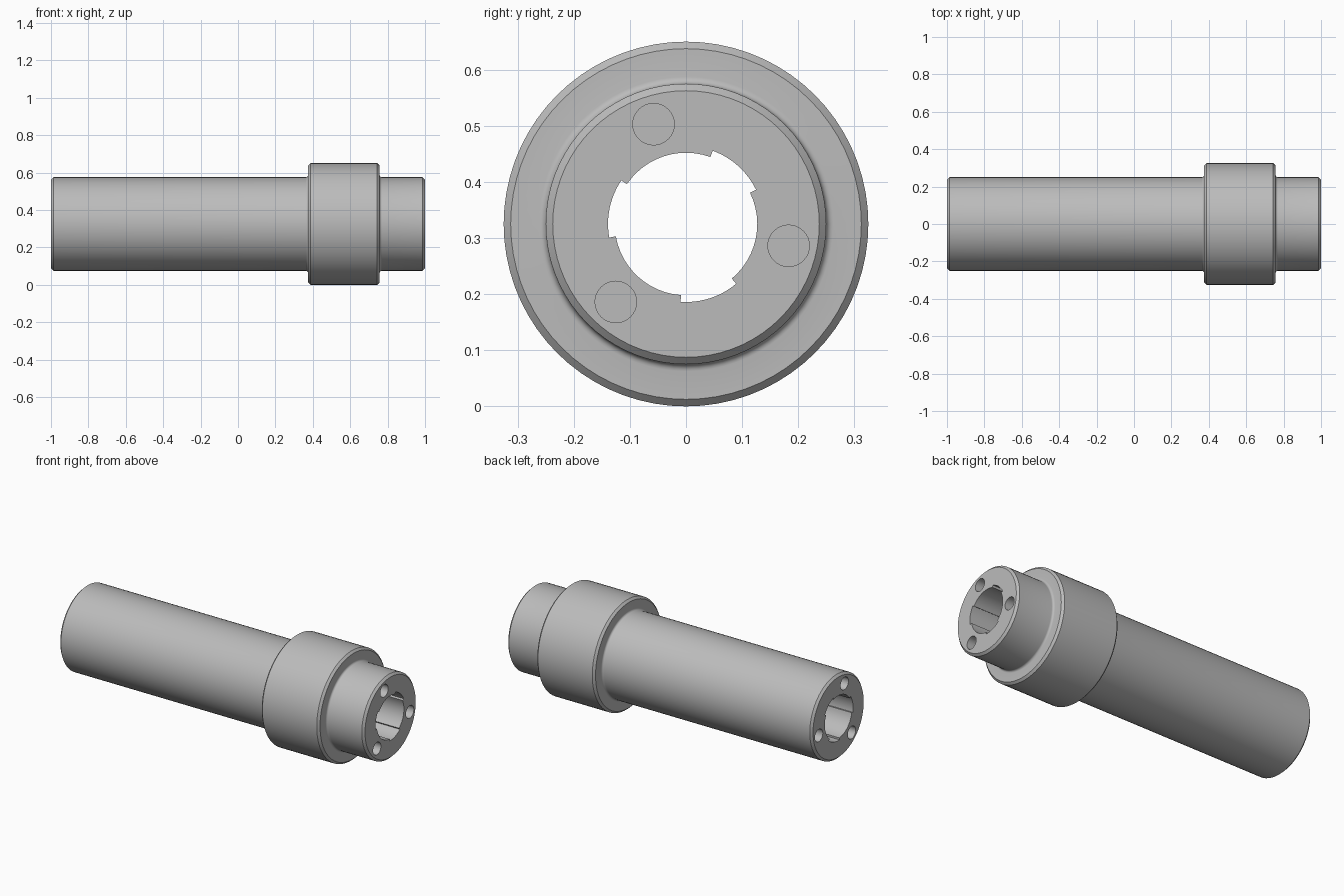
import bpy, bmesh
from math import cos, sin, pi, radians

cube = bpy.data.objects.get("Cube")
if cube:
    bpy.data.objects.remove(cube, do_unlink=True)

AXIS_Z = 0.325
SHAFT_R, COLLAR_R = 0.25, 0.325
COLLAR_START, COLLAR_END = 0.375, 0.757
CHAMFER = 0.0125
SEGMENTS = 72

steel = bpy.data.materials.new("steel grey")
steel.use_nodes = True
grey = (0.5, 0.5, 0.5, 1)
steel.diffuse_color = grey
steel.node_tree.nodes["Principled BSDF"].inputs["Base Color"].default_value = grey


def loft(name, rings):
    """Skin a list of closed rings of points and cap both ends."""
    bm = bmesh.new()
    loops = [[bm.verts.new(p) for p in ring] for ring in rings]
    for a, b in zip(loops, loops[1:]):
        for i in range(len(a)):
            j = (i + 1) % len(a)
            bm.faces.new((a[i], a[j], b[j], b[i]))
    bm.faces.new(loops[0])
    bm.faces.new(loops[-1])
    bmesh.ops.recalc_face_normals(bm, faces=bm.faces)
    mesh = bpy.data.meshes.new(name)
    bm.to_mesh(mesh)
    bm.free()
    mesh.materials.append(steel)
    obj = bpy.data.objects.new(name, mesh)
    bpy.context.collection.objects.link(obj)
    return obj


def circle(x, r, n, y=0, z=AXIS_Z):
    return [(x, y + r * cos(2 * pi * i / n), z + r * sin(2 * pi * i / n))
            for i in range(n)]


def fillet(x, side, steps=5):
    """Concave corner where the shaft meets the collar face."""
    f = CHAMFER
    pts = [(x + side * f * (1 - sin(t)), SHAFT_R + f * (1 - cos(t)))
           for t in (pi / 2 * i / steps for i in range(steps + 1))]
    return pts if side < 0 else pts[::-1]


# Turned body: shaft, collar and nose in one profile
profile = [(-1, SHAFT_R - CHAMFER), (-1 + CHAMFER, SHAFT_R)]
profile += fillet(COLLAR_START, -1)
profile += [(COLLAR_START, COLLAR_R - CHAMFER), (COLLAR_START + CHAMFER, COLLAR_R),
            (COLLAR_END - CHAMFER, COLLAR_R), (COLLAR_END, COLLAR_R - CHAMFER)]
profile += fillet(COLLAR_END, 1)
profile += [(1 - CHAMFER, SHAFT_R), (1, SHAFT_R - CHAMFER)]
body = loft("shaft_with_collar", [circle(x, r, SEGMENTS) for x, r in profile])

# Through bore with three wide keyways
outline = []
for k in range(3):
    for start, span, r in ((26, 44, 0.139), (70, 76, 0.127)):
        for i in range(13):
            a = radians(120 * k + start + span * i / 12)
            outline.append((r * cos(a), AXIS_Z + r * sin(a)))
cutters = [loft("bore_cutter", [[(x, y, z) for y, z in outline] for x in (-1.1, 1.1)])]

# Three blind bolt holes in each end face
for end in (-1, 1):
    for k in range(3):
        a = radians(-12 + 120 * k)
        y, z = 0.187 * cos(a), AXIS_Z + 0.187 * sin(a)
        cutters.append(loft("bolt_hole_cutter",
                            [circle(end * x, 0.037, 32, y, z) for x in (0.8, 1.1)]))

bpy.context.view_layer.objects.active = body
for cutter in cutters:
    mod = body.modifiers.new("cut", 'BOOLEAN')
    mod.operation = 'DIFFERENCE'
    mod.solver = 'EXACT'
    mod.object = cutter
    bpy.ops.object.modifier_apply(modifier=mod.name)
    bpy.data.objects.remove(cutter, do_unlink=True)

# Smooth turned surfaces, crisp chamfers and hole rims
bpy.ops.object.select_all(action='DESELECT')
body.select_set(True)
bpy.ops.object.shade_smooth_by_angle(angle=radians(30))
